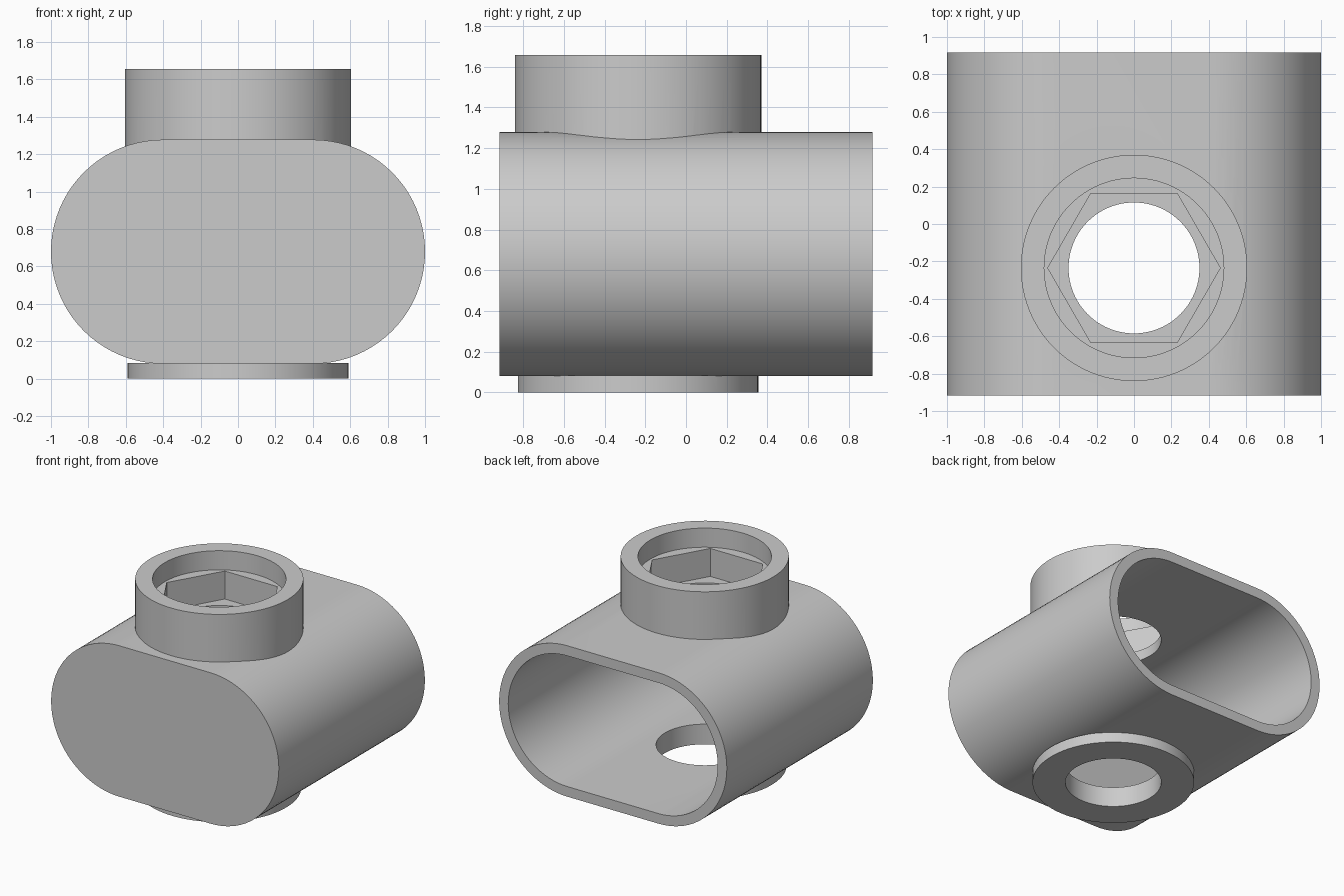
import bpy, bmesh
from math import sin, cos, pi, radians
from mathutils import Vector

cube = bpy.data.objects.get("Cube")
if cube:
    bpy.data.objects.remove(cube, do_unlink=True)

PORT_Y = -0.235           # axis of the vertical port
MID_Z, R, HALF = 0.679, 0.599, 0.401
WALL, DEPTH = 0.08, 0.916

grey = bpy.data.materials.new("plain_grey")
grey.use_nodes = True
grey.diffuse_color = (0.6, 0.6, 0.6, 1)
grey.node_tree.nodes["Principled BSDF"].inputs["Base Color"].default_value = (0.6, 0.6, 0.6, 1)


def extrude(name, points, offset):
    """Closed solid from a planar outline pushed along an offset."""
    bm = bmesh.new()
    face = bm.faces.new([bm.verts.new(p) for p in points])
    out = bmesh.ops.extrude_face_region(bm, geom=[face])
    moved = [g for g in out["geom"] if isinstance(g, bmesh.types.BMVert)]
    bmesh.ops.translate(bm, verts=moved, vec=Vector(offset))
    bmesh.ops.recalc_face_normals(bm, faces=bm.faces)
    mesh = bpy.data.meshes.new(name)
    bm.to_mesh(mesh)
    bm.free()
    mesh.materials.append(grey)
    obj = bpy.data.objects.new(name, mesh)
    bpy.context.collection.objects.link(obj)
    return obj


def stadium(name, radius, y0, y1, steps=40):
    """Rounded slot section running front to back."""
    pts = []
    for side, start in ((1, -pi / 2), (-1, pi / 2)):
        for i in range(steps + 1):
            a = start + pi * i / steps
            pts.append((side * HALF + radius * cos(a), y0, MID_Z + radius * sin(a)))
    return extrude(name, pts, (0, y1 - y0, 0))


def prism(name, radius, z0, z1, sides=96):
    """Upright cylinder or prism on the port axis."""
    pts = [(radius * cos(2 * pi * i / sides),
            PORT_Y + radius * sin(2 * pi * i / sides), z0) for i in range(sides)]
    return extrude(name, pts, (0, 0, z1 - z0))


def combine(target, tool, operation):
    mod = target.modifiers.new(operation.lower(), "BOOLEAN")
    mod.operation, mod.solver, mod.object = operation, "EXACT", tool
    bpy.context.view_layer.objects.active = target
    bpy.ops.object.modifier_apply(modifier=mod.name)
    bpy.data.objects.remove(tool, do_unlink=True)


# Sleeve closed at the front and open at the back
sleeve = stadium("sleeve_housing", R, -DEPTH, DEPTH)
combine(sleeve, stadium("cavity", R - WALL, -DEPTH + WALL, DEPTH + 0.2), "DIFFERENCE")

# Upper collar and lower flange
combine(sleeve, prism("collar", 0.605, 1.205, 1.656), "UNION")
combine(sleeve, prism("flange", 0.59, 0, 0.083), "UNION")

# Round recess, hexagonal socket and through bore
combine(sleeve, prism("recess", 0.48, 1.504, 2), "DIFFERENCE")
combine(sleeve, prism("socket", 0.461, 1.282, 1.8, 6), "DIFFERENCE")
combine(sleeve, prism("bore", 0.35, -0.2, 1.7), "DIFFERENCE")

bpy.ops.object.select_all(action="DESELECT")
sleeve.select_set(True)
bpy.context.view_layer.objects.active = sleeve
bpy.ops.object.shade_smooth_by_angle(angle=radians(25))
